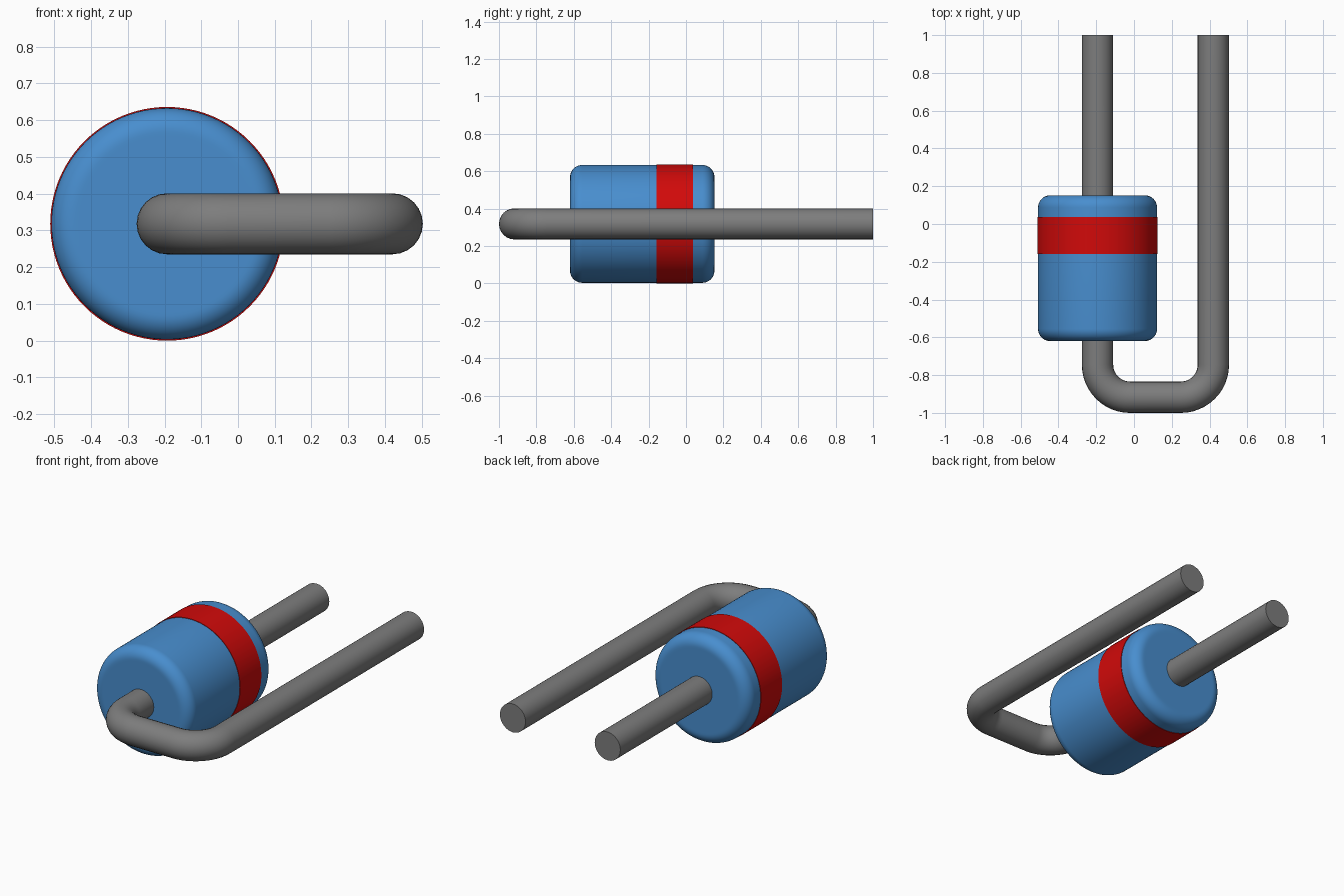
import bpy, bmesh, math
from mathutils import Vector

cube = bpy.data.objects.get("Cube")
if cube:
    bpy.data.objects.remove(cube, do_unlink=True)

AXIS_X, AXIS_Z = -0.193, 0.318      # axis shared by the body and the straight lead
BODY_R, BAND_R, WIRE_R = 0.315, 0.318, 0.083


def material(name, rgb):
    m = bpy.data.materials.new(name)
    m.use_nodes = True
    m.diffuse_color = (*rgb, 1)
    bsdf = next(n for n in m.node_tree.nodes if n.type == 'BSDF_PRINCIPLED')
    bsdf.inputs["Base Color"].default_value = (*rgb, 1)
    return m


blue = material("body blue", (0.065, 0.27, 0.62))
red = material("band red", (0.64, 0.003, 0.003))
grey = material("wire grey", (0.205, 0.205, 0.205))


def smooth(obj):
    bpy.ops.object.select_all(action='DESELECT')
    obj.select_set(True)
    bpy.context.view_layer.objects.active = obj
    bpy.ops.object.shade_smooth_by_angle(angle=math.radians(35))


def lathe(name, profile, mat, closed=False, segments=96):
    """Spin (radius, y) points around the body axis; cap the ends or close the loop."""
    bm = bmesh.new()
    rings = []
    for r, y in profile:
        rings.append([bm.verts.new((r * math.cos(a), y, r * math.sin(a)))
                      for a in (math.tau * i / segments for i in range(segments))])
    pairs = list(zip(rings, rings[1:]))
    if closed:
        pairs.append((rings[-1], rings[0]))
    else:
        bm.faces.new(rings[0])
        bm.faces.new(rings[-1])
    for a, b in pairs:
        for i in range(segments):
            j = (i + 1) % segments
            bm.faces.new((a[i], a[j], b[j], b[i]))
    bmesh.ops.recalc_face_normals(bm, faces=bm.faces)
    mesh = bpy.data.meshes.new(name)
    bm.to_mesh(mesh)
    bm.free()
    mesh.materials.append(mat)
    obj = bpy.data.objects.new(name, mesh)
    obj.location = (AXIS_X, 0, AXIS_Z)
    bpy.context.collection.objects.link(obj)
    smooth(obj)
    return obj


def arc(cx, cy, radius, start, end, steps=12):
    return [(cx + radius * math.cos(math.radians(start + (end - start) * i / steps)),
             cy + radius * math.sin(math.radians(start + (end - start) * i / steps)))
            for i in range(steps + 1)]


# Body: cylinder with rounded rims
FRONT, BACK, FILLET = -0.62, 0.152, 0.065
inner = BODY_R - FILLET
body_profile = ([(inner - 0.01, FRONT)]
                + arc(inner, FRONT + FILLET, FILLET, -90, 0, 10)
                + arc(inner, BACK - FILLET, FILLET, 0, 90, 10)
                + [(inner - 0.01, BACK)])
lathe("body", body_profile, blue)

# Coloured band: thin sleeve around the body
lathe("band", [(BODY_R - 0.004, -0.158), (BAND_R, -0.158),
               (BAND_R, 0.037), (BODY_R - 0.004, 0.037)], red, closed=True)

# Wire lead: through the body, bent round the front and back alongside
BEND, RETURN_X, FRONT_Y = 0.172, 0.42, -1 + WIRE_R
path = ([(AXIS_X, 1.0)]
        + arc(AXIS_X + BEND, FRONT_Y + BEND, BEND, 180, 270)
        + arc(RETURN_X - BEND, FRONT_Y + BEND, BEND, 270, 360)
        + [(RETURN_X, 1.0)])
curve = bpy.data.curves.new("wire_lead", 'CURVE')
curve.dimensions = '3D'
curve.bevel_depth = WIRE_R
curve.bevel_resolution = 10
curve.use_fill_caps = True
spline = curve.splines.new('POLY')
spline.points.add(len(path) - 1)
for point, (x, y) in zip(spline.points, path):
    point.co = (x, y, AXIS_Z, 1)
curve.materials.append(grey)
wire = bpy.data.objects.new("wire_lead", curve)
bpy.context.collection.objects.link(wire)
bpy.ops.object.select_all(action='DESELECT')
wire.select_set(True)
bpy.context.view_layer.objects.active = wire
bpy.ops.object.convert(target='MESH')
wire = bpy.context.view_layer.objects.active

# Weld the end caps and make all normals face outward
bm = bmesh.new()
bm.from_mesh(wire.data)
bmesh.ops.remove_doubles(bm, verts=bm.verts, dist=0.0001)
bmesh.ops.recalc_face_normals(bm, faces=bm.faces)
bm.to_mesh(wire.data)
bm.free()
smooth(wire)
